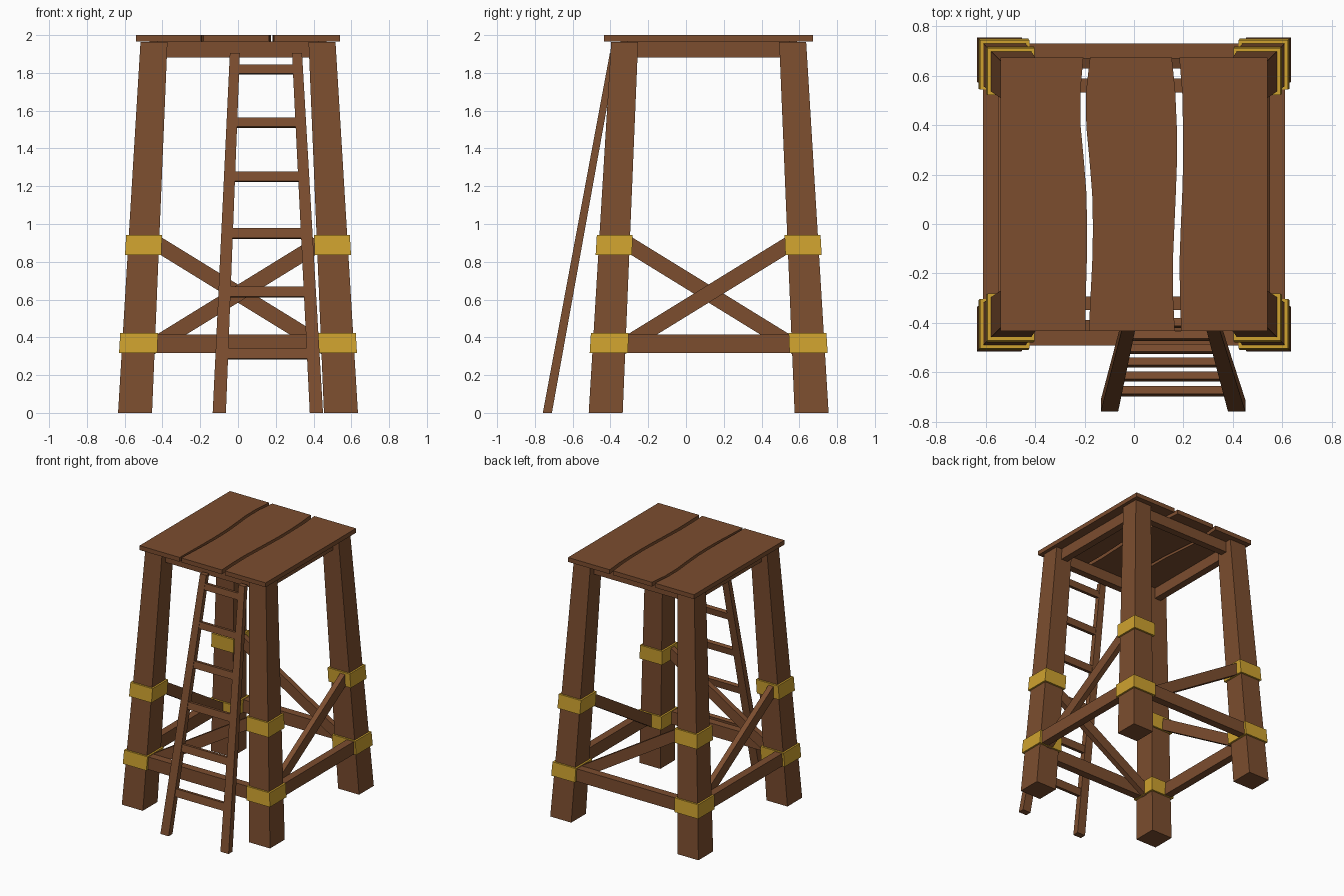
import bpy, math
from mathutils import Vector, Matrix

if "Cube" in bpy.data.objects:
    bpy.data.objects.remove(bpy.data.objects["Cube"])

CY = 0.12  # centre of the tower in y (the ladder sticks out in front)


def material(name, rgb):
    m = bpy.data.materials.new(name)
    m.diffuse_color = (*rgb, 1)
    m.use_nodes = True
    m.node_tree.nodes["Principled BSDF"].inputs["Base Color"].default_value = m.diffuse_color
    return m


WOOD = material("brown wood", (0.2, 0.075, 0.028))
GOLD = material("gold metal", (0.62, 0.36, 0.028))


def add(name, verts, faces, mat):
    me = bpy.data.meshes.new(name)
    me.from_pydata([tuple(v) for v in verts], [], faces)
    me.materials.append(mat)
    me.update()
    ob = bpy.data.objects.new(name, me)
    bpy.context.collection.objects.link(ob)
    return ob


def hexa(name, low, high, mat, xf=Matrix()):
    """Tapered box; low and high are (x0, x1, y0, y1, z)."""
    v = []
    for x0, x1, y0, y1, z in (low, high):
        v += [xf @ Vector(p) for p in ((x0, y0, z), (x1, y0, z), (x1, y1, z), (x0, y1, z))]
    f = [(3, 2, 1, 0), (4, 5, 6, 7)] + [(i, (i + 1) % 4, 4 + (i + 1) % 4, 4 + i) for i in range(4)]
    return add(name, v, f, mat)


def box(name, size, loc, mat, xf=Matrix(), rot=Matrix()):
    x, y, z = (s / 2 for s in size)
    return hexa(name, (-x, x, -y, y, -z), (-x, x, -y, y, z), mat,
                xf @ Matrix.Translation(loc) @ rot)


def leg_section(z, grow=0.0):
    """Front right leg outline at a height, relative to the tower axis."""
    o, i = 0.635 - 0.0605 * z + grow, 0.455 - 0.0415 * z - grow
    return (i, o, -o, -i, z)


# Each quarter turn gives one leg with bands, and one side with rails and brace
sides = ["front", "right", "back", "left"]
for k, side in enumerate(sides):
    xf = Matrix.Translation((0, CY, 0)) @ Matrix.Rotation(k * math.pi / 2, 4, 'Z')
    hexa(f"leg_{k + 1}", leg_section(0), leg_section(1.964), WOOD, xf)
    for label, z0, z1 in (("lower", 0.316, 0.422), ("upper", 0.835, 0.943)):
        hexa(f"{label}_band_{k + 1}", leg_section(z0, 0.014), leg_section(z1, 0.014), GOLD, xf)

    # Low rail, top rail
    box(f"{side}_low_rail", (1.06, 0.06, 0.098), (0, -0.581, 0.367), WOOD, xf)
    box(f"{side}_top_rail", (0.86, 0.055, 0.084), (0, -0.44, 1.923), WOOD, xf)

    # Diagonal brace, low on one leg and high on the next
    a, b = Vector((-0.48, 0, 0.336)), Vector((0.47, 0, 0.921))
    ang = math.atan2(b.z - a.z, b.x - a.x)
    mid = (a + b) / 2
    box(f"{side}_brace", ((b - a).length, 0.042, 0.082), (mid.x, -0.53, mid.z), WOOD, xf,
        Matrix.Rotation(-ang, 4, 'Y'))

# Platform planks with wavy edges: x offsets at evenly spaced y from front to back
Y0, Y1, Z0, Z1 = -0.433, 0.673, 1.966, 2.0
edges = [
    ([-0.54] * 9, [-0.197, -0.195, -0.191, -0.190, -0.192, -0.203, -0.216, -0.217, -0.205]),
    ([-0.183, -0.176, -0.169, -0.166, -0.169, -0.180, -0.193, -0.194, -0.178],
     [0.165, 0.158, 0.157, 0.163, 0.169, 0.174, 0.173, 0.167, 0.153]),
    ([0.191, 0.186, 0.184, 0.189, 0.195, 0.199, 0.198, 0.195, 0.183], [0.54] * 9),
]
for k, (left, right) in enumerate(edges):
    n = len(left)
    ys = [Y0 + (Y1 - Y0) * i / (n - 1) for i in range(n)]
    v, f = [], []
    for i in range(n):
        v += [(left[i], ys[i], Z0), (right[i], ys[i], Z0), (right[i], ys[i], Z1), (left[i], ys[i], Z1)]
    for i in range(n - 1):
        for j in range(4):
            c, d = 4 * i + j, 4 * i + (j + 1) % 4
            f.append((d, c, c + 4, d + 4))
    e = 4 * (n - 1)
    f += [(0, 1, 2, 3), (e + 3, e + 2, e + 1, e)]
    ob = add(f"platform_plank_{k + 1}", v, f, WOOD)

# Ladder side rails
TOP = 1.905
hexa("ladder_left_rail", (-0.134, -0.064, -0.758, -0.71, 0), (-0.043, 0.01, -0.403, -0.367, TOP), WOOD)
hexa("ladder_right_rail", (0.38, 0.45, -0.758, -0.71, 0), (0.286, 0.339, -0.403, -0.367, TOP), WOOD)

# Ladder rungs, tilted with the ladder
tilt = Matrix.Rotation(-math.atan2(0.349, TOP), 4, 'X')
for k, z in enumerate((0.313, 0.64, 0.95, 1.25, 1.537, 1.818)):
    t = z / TOP
    xl, xr = -0.099 + 0.083 * t, 0.415 - 0.103 * t
    box(f"ladder_rung_{k + 1}", (xr - xl, 0.032, 0.06 - 0.012 * t),
        ((xl + xr) / 2, -0.734 + 0.349 * t, z), WOOD, rot=tilt)
